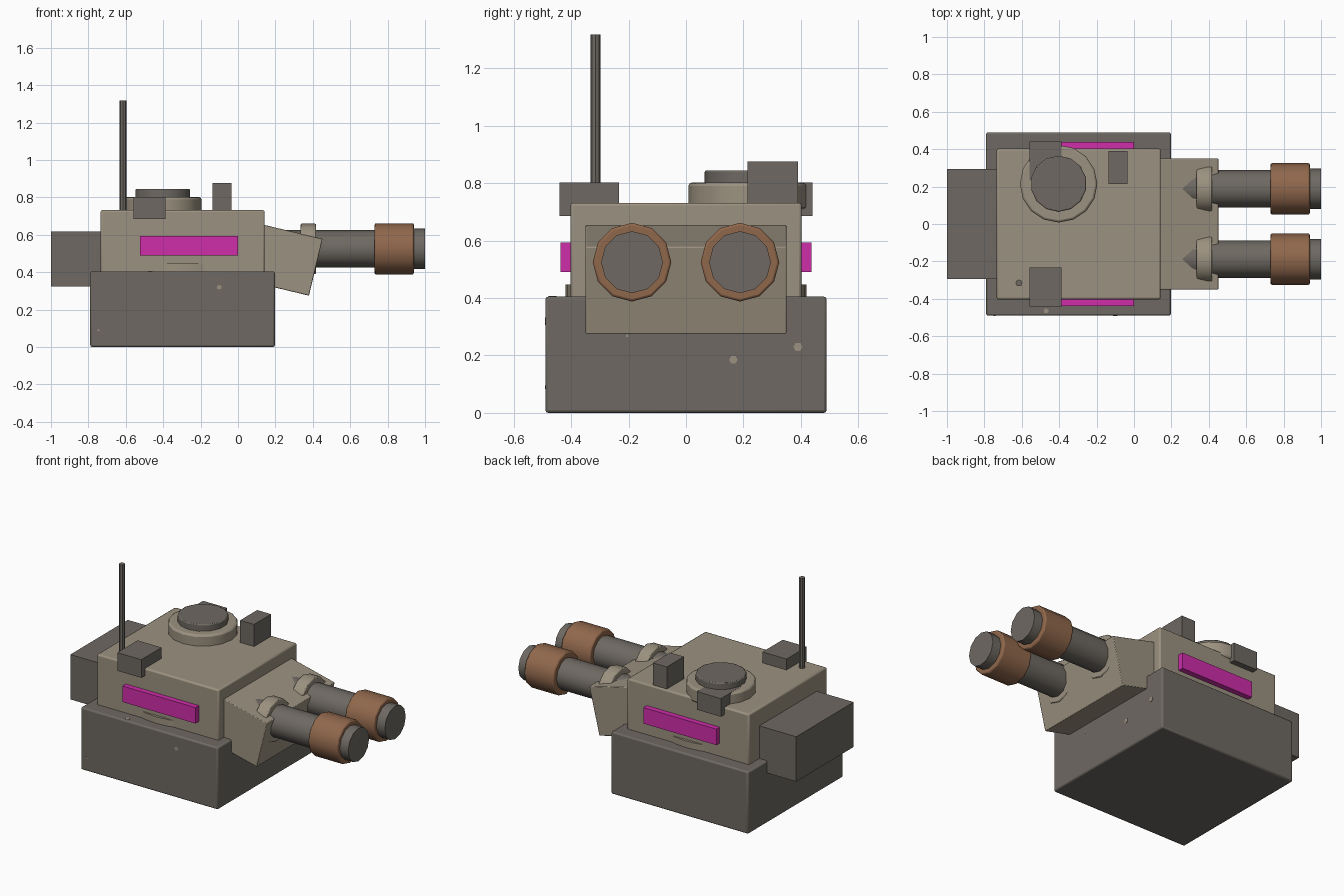
import bpy
from math import radians, pi

cube = bpy.data.objects.get("Cube")
if cube:
    bpy.data.objects.remove(cube, do_unlink=True)


def material(name, rgb):
    m = bpy.data.materials.new(name)
    m.use_nodes = True
    m.diffuse_color = (*rgb, 1)
    m.node_tree.nodes["Principled BSDF"].inputs["Base Color"].default_value = (*rgb, 1)
    return m


TAN = material("tan armour", (0.33, 0.285, 0.215))
GREY = material("dark grey metal", (0.156, 0.14, 0.122))
RUST = material("rust brown", (0.28, 0.137, 0.072))
PINK = material("magenta light", (0.62, 0.026, 0.40))


def finish(name, mat, bevel, segments=2):
    ob = bpy.context.object
    ob.name = name
    ob.data.materials.append(mat)
    bpy.ops.object.transform_apply(location=False, rotation=False, scale=True)
    if bevel:
        mod = ob.modifiers.new("Bevel", "BEVEL")
        mod.width = bevel
        mod.segments = segments
        mod.limit_method = "ANGLE"
        mod.angle_limit = radians(40)
    bpy.ops.object.shade_smooth_by_angle(angle=radians(35))
    return ob


def box(name, mat, x, y, z, bevel=0.0):
    """Box from its three (low, high) ranges."""
    bpy.ops.mesh.primitive_cube_add(size=1, location=[sum(r) / 2 for r in (x, y, z)])
    bpy.context.object.scale = [r[1] - r[0] for r in (x, y, z)]
    return finish(name, mat, bevel)


def drum(name, mat, centre, radius, span, sides=12, axis="z", bevel=0.0):
    """Cylinder along an axis; centre holds the other two coordinates."""
    i = "xyz".index(axis)
    loc = list(centre)
    loc.insert(i, sum(span) / 2)
    rot = [(0, pi / 2, 0), (pi / 2, 0, 0), (0, 0, 0)][i]
    bpy.ops.mesh.primitive_cylinder_add(vertices=sides, radius=radius,
                                        depth=span[1] - span[0], location=loc, rotation=rot)
    return finish(name, mat, bevel)


# Hull, turret and ring between them
box("base_block", GREY, (-0.79, 0.197), (-0.49, 0.49), (0, 0.405), 0.01)
box("turret_body", TAN, (-0.735, 0.143), (-0.403, 0.403), (0.38, 0.732), 0.01)
drum("turret_ring", TAN, (-0.295, 0), 0.42, (0.38, 0.448), 32)
box("rear_stowage_box", GREY, (-1, -0.7), (-0.295, 0.295), (0.325, 0.617))

# Sloping gun mount
mantlet = box("gun_mount", TAN, (0.041, 0.421), (-0.35, 0.35), (0.315, 0.627), 0.004)
mantlet.rotation_euler.y = radians(13.5)

# Twin guns
for label, y in (("front", -0.188), ("back", 0.188)):
    c = (y, 0.525)
    drum(label + "_gun_collar", TAN, c, 0.135, (0.335, 0.417), axis="x", bevel=0.006)
    drum(label + "_gun_barrel", GREY, c, 0.1, (0.25, 0.76), axis="x")
    drum(label + "_gun_sleeve", RUST, c, 0.137, (0.73, 0.94), axis="x", bevel=0.008)
    drum(label + "_gun_muzzle", GREY, c, 0.108, (0.92, 1.0), axis="x")

# Roof fittings
drum("cupola", TAN, (-0.403, 0.215), 0.207, (0.71, 0.802), 16, bevel=0.012)
drum("cupola_hatch", GREY, (-0.403, 0.215), 0.15, (0.79, 0.845), 14, bevel=0.006)
box("periscope", GREY, (-0.135, -0.035), (0.215, 0.39), (0.72, 0.876))
drum("antenna", GREY, (-0.615, -0.315), 0.018, (0.72, 1.318), 8)

# Side lights and boxes, mirrored front to back
for label, s in (("front", -1), ("back", 1)):
    box(label + "_light_strip", PINK, (-0.525, 0), sorted((s * 0.39, s * 0.438)), (0.49, 0.594))
    box(label + "_roof_box", GREY, (-0.56, -0.387), sorted((s * 0.233, s * 0.441)), (0.685, 0.803))

# Small chips of worn paint
for x, z, r in ((-0.1, 0.32, 0.013), (-0.745, 0.09, 0.006)):
    drum("front_paint_chip", TAN, (x, z), r, (-0.492, -0.486), 6, "y")
for y, z, r in ((0.165, 0.185, 0.015), (0.39, 0.23, 0.016), (-0.205, 0.268, 0.005)):
    drum("side_paint_chip", TAN, (y, z), r, (0.193, 0.199), 6, "x")
drum("top_paint_chip", TAN, (-0.47, -0.465), 0.014, (0.401, 0.407), 6)
